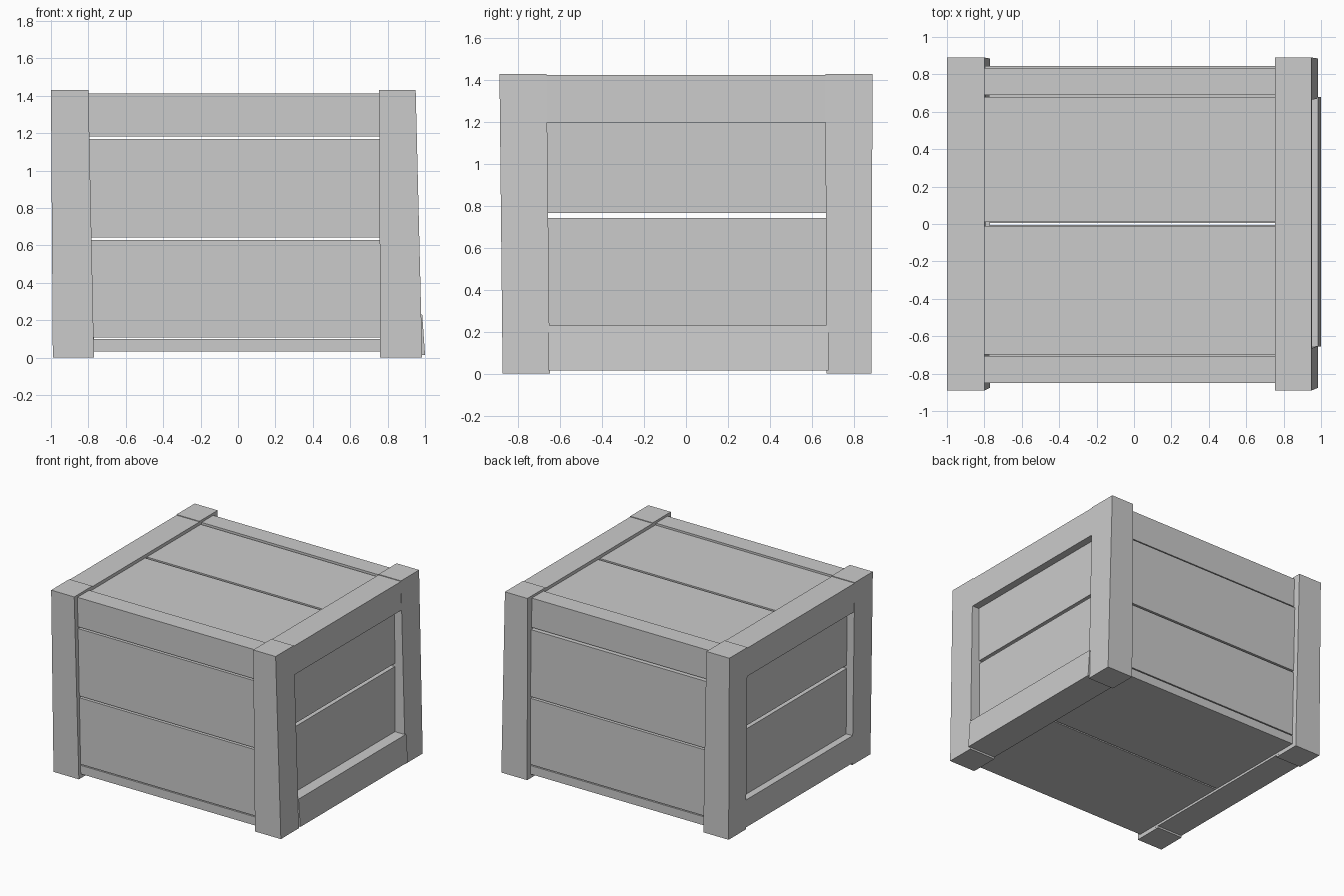
import bpy, bmesh

if "Cube" in bpy.data.objects:
    bpy.data.objects.remove(bpy.data.objects["Cube"])


def block(name, x, y, z, top_x=None, top_y=None):
    """Box over x, y, z ranges; the top rectangle may differ for a leaning block."""
    tx, ty = top_x or x, top_y or y
    bm = bmesh.new()
    rings = []
    for (a, b), (c, d), h in ((x, y, z[0]), (tx, ty, z[1])):
        rings.append([bm.verts.new((px, py, h)) for px, py in ((a, c), (b, c), (b, d), (a, d))])
    low, high = rings
    bm.faces.new(low[::-1])
    bm.faces.new(high)
    for i in range(4):
        j = (i + 1) % 4
        bm.faces.new((low[i], low[j], high[j], high[i]))
    mesh = bpy.data.meshes.new(name)
    bm.to_mesh(mesh)
    bm.free()
    obj = bpy.data.objects.new(name, mesh)
    bpy.context.collection.objects.link(obj)
    return obj


# Corner posts, leaning slightly
POST_X = {"left": ((-0.99, -0.77), (-1.0, -0.80)), "right": ((0.76, 0.985), (0.755, 0.95))}
POST_Y = {"front": ((-0.875, -0.65), (-0.89, -0.665)), "back": ((0.67, 0.885), (0.665, 0.89))}
for side, (bx, tx) in POST_X.items():
    for end, (by, ty) in POST_Y.items():
        block(f"{end}_{side}_post", bx, by, (0, 1.43), tx, ty)

# Side frame rails between the posts
RAIL_Y = (-0.68, 0.69)
block("left_top_rail", (-0.996, -0.795), RAIL_Y, (1.20, 1.425), (-1.0, -0.80))
block("right_top_rail", (0.757, 0.953), RAIL_Y, (1.20, 1.425), (0.755, 0.95))
block("left_bottom_rail", (-0.99, -0.77), RAIL_Y, (0.015, 0.23))
block("right_bottom_rail", (0.76, 1.0), (-0.655, 0.68), (0.015, 0.23), (0.76, 0.985))

# Recessed side planks with a see-through gap
for i, z in enumerate(((0.20, 0.742), (0.767, 1.23))):
    block(f"left_plank_{i}", (-0.935, -0.83), (-0.72, 0.72), z)
    block(f"right_plank_{i}", (0.79, 0.895), (-0.72, 0.72), z)

# Front and back planks
for i, z in enumerate(((0.108, 0.628), (0.642, 1.168))):
    block(f"front_plank_{i}", (-0.86, 0.86), (-0.85, -0.72), z)
    block(f"back_plank_{i}", (-0.86, 0.86), (0.72, 0.845), z)
block("front_top_plank", (-0.86, 0.86), (-0.85, -0.705), (1.182, 1.412))
block("back_top_plank", (-0.86, 0.86), (0.69, 0.835), (1.182, 1.412))

# Lid and floor planks, split along the middle
for end, y in (("front", (-0.698, -0.01)), ("back", (0.01, 0.68))):
    block(f"{end}_lid_plank", (-0.85, 0.85), y, (1.30, 1.40))
for end, y in (("front", (-0.85, -0.006)), ("back", (0.006, 0.845))):
    block(f"{end}_floor_plank", (-0.86, 0.86), y, (0.033, 0.10))
